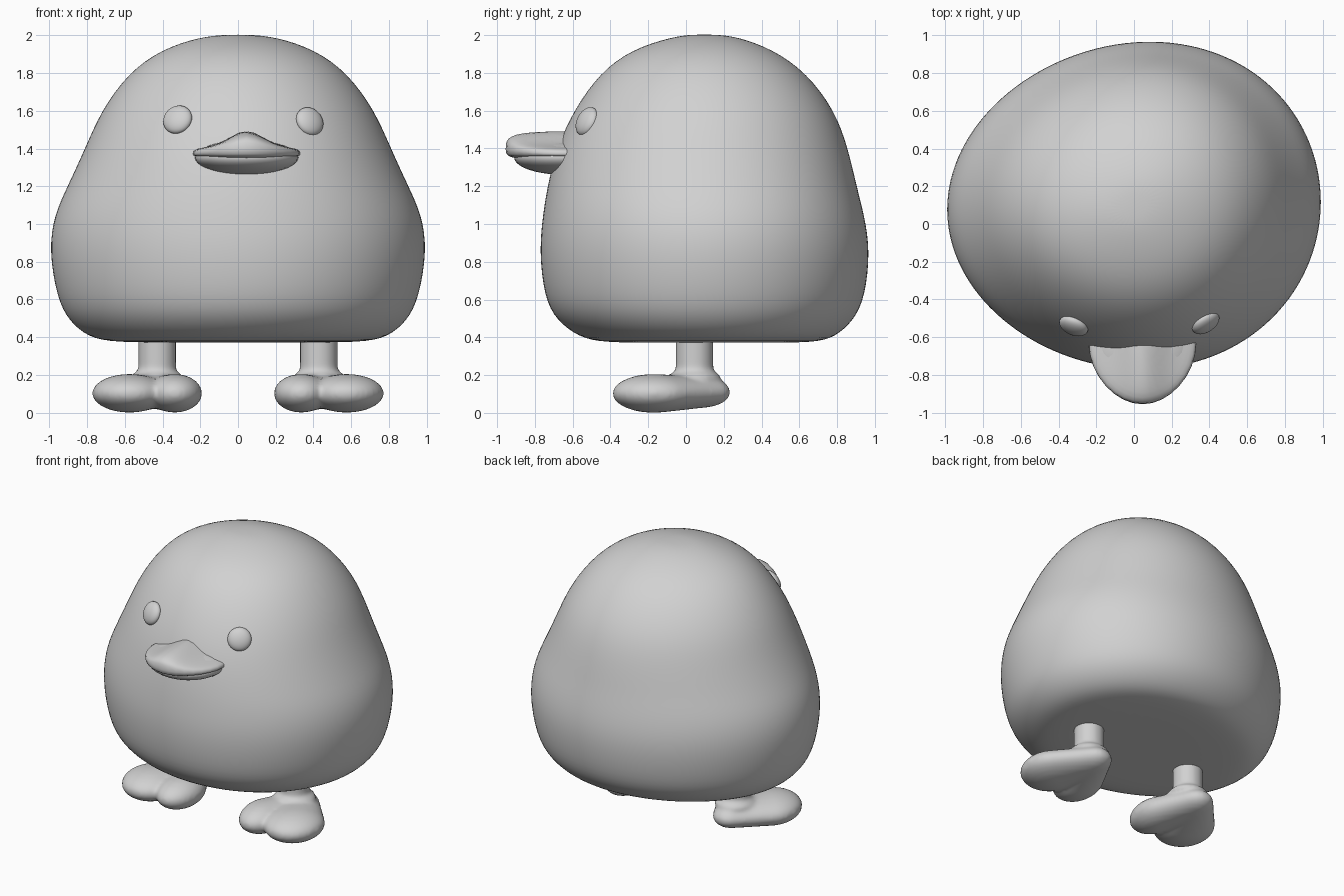
import bpy, bmesh, math
from mathutils import Vector, Matrix

cube = bpy.data.objects.get("Cube")
if cube:
    bpy.data.objects.remove(cube)

grey = bpy.data.materials.new("soft_grey")
grey.use_nodes = True
GREY = (0.64, 0.64, 0.64, 1)
grey.diffuse_color = GREY
grey.node_tree.nodes["Principled BSDF"].inputs["Base Color"].default_value = GREY


def make(name, bm):
    """Turn a bmesh into a smooth grey object."""
    bmesh.ops.recalc_face_normals(bm, faces=bm.faces)
    for f in bm.faces:
        f.smooth = True
    mesh = bpy.data.meshes.new(name)
    bm.to_mesh(mesh)
    bm.free()
    mesh.materials.append(grey)
    obj = bpy.data.objects.new(name, mesh)
    bpy.context.collection.objects.link(obj)
    return obj


def ball(bm, centre, radii, rot=Matrix()):
    m = Matrix.Translation(centre) @ rot @ Matrix.Diagonal((*radii, 1))
    return bmesh.ops.create_uvsphere(bm, u_segments=32, v_segments=20, radius=1, matrix=m)["verts"]


def toe(bm, side, centre, radii):
    """Toe ball tapering back to the shared heel."""
    points = ball(bm, (side * centre[0], *centre[1:]), radii)
    points += ball(bm, (side * .44, .085, .11), (.125, .15, .082))
    hull = bmesh.ops.convex_hull(bm, input=points)
    inside = [g for g in hull["geom_interior"] if isinstance(g, bmesh.types.BMVert)]
    bmesh.ops.delete(bm, geom=inside, context="VERTS")


# Body: stacked rings (height, half width, front y, back y)
RINGS = [
    (.372, .30, -.15, .40), (.372, .66, -.44, .68), (.40, .80, -.57, .79),
    (.49, .905, -.69, .89), (.61, .965, -.755, .95), (.86, 1.008, -.782, .978),
    (1.05, .98, -.762, .945), (1.2, .908, -.738, .905), (1.4, .815, -.69, .86),
    (1.6, .73, -.60, .79), (1.8, .585, -.46, .64), (1.925, .41, -.29, .46),
    (1.992, .20, -.07, .27), (2.003, .06, .04, .15),
]
SEGMENTS = 32
bm = bmesh.new()
loops = []
for z, rx, front, back in RINGS:
    ring = []
    for i in range(SEGMENTS):
        a = math.tau * i / SEGMENTS
        ry = (back - front) / 2 * (1 + 0.065 * math.cos(a))
        middle = (front + back) / 2 + 0.02 * math.cos(a)
        ring.append(bm.verts.new((rx * math.cos(a), middle + ry * math.sin(a), z)))
    loops.append(ring)
for low, high in zip(loops, loops[1:]):
    for i in range(SEGMENTS):
        j = (i + 1) % SEGMENTS
        bm.faces.new((low[i], low[j], high[j], high[i]))
bm.faces.new(loops[0])
bm.faces.new(loops[-1])
body = make("body", bm)
smooth_form = body.modifiers.new("smooth_form", "SUBSURF")
smooth_form.levels = smooth_form.render_levels = 2

# Eyes: flattened balls lying on the face
for name, centre, normal in (
    ("right_eye", (-.32, -.54, 1.553), (-.35, -.85, .42)),
    ("left_eye", (.38, -.525, 1.543), (.5, -.78, .4)),
):
    bm = bmesh.new()
    ball(bm, centre, (.08, .08, .04), Vector(normal).to_track_quat("Z", "Y").to_matrix().to_4x4())
    make(name, bm)

# Upper bill: blunt ball reshaped with a central ridge and a thick tip
bm = bmesh.new()
for v in ball(bm, (0, 0, 0), (1, 1, 1)):
    x, y, z = v.co
    z = math.copysign(abs(z) ** 0.6, z)
    tip = min(y, 0) ** 2
    ridge = 0.045 + 0.075 * math.exp(-(x / 0.45) ** 2)
    height = z * ridge if z > 0 else z * (0.02 + 0.05 * tip)
    depth = 0.325 if y < 0 else 0.08
    v.co = (.045 + .285 * x * (1 - .08 * tip), -.63 + depth * y, 1.37 + height + .025 * tip)
make("upper_bill", bm)

# Lower bill
bm = bmesh.new()
ball(bm, (.045, -.64, 1.352), (.275, .27, .092))
make("lower_bill", bm)

# Legs with two-lobed feet, blended together
for name, s in (("right_leg_and_foot", -1), ("left_leg_and_foot", 1)):
    bm = bmesh.new()
    toe(bm, s, (.335, -.18, .103), (.145, .205, .102))
    toe(bm, s, (.575, -.17, .103), (.198, .22, .102))
    ball(bm, (s * .43, .045, .185), (.14, .14, .05))
    bmesh.ops.create_cone(bm, cap_ends=True, segments=32, radius1=.1, radius2=.1, depth=.36,
                          matrix=Matrix.Translation((s * .428, .045, .28)))
    leg = make(name, bm)
    remesh = leg.modifiers.new("blend", "REMESH")
    remesh.mode = "VOXEL"
    remesh.voxel_size = 0.014
    remesh.use_smooth_shade = True
    soften = leg.modifiers.new("soften", "SMOOTH")
    soften.factor = 0.5
    soften.iterations = 8
